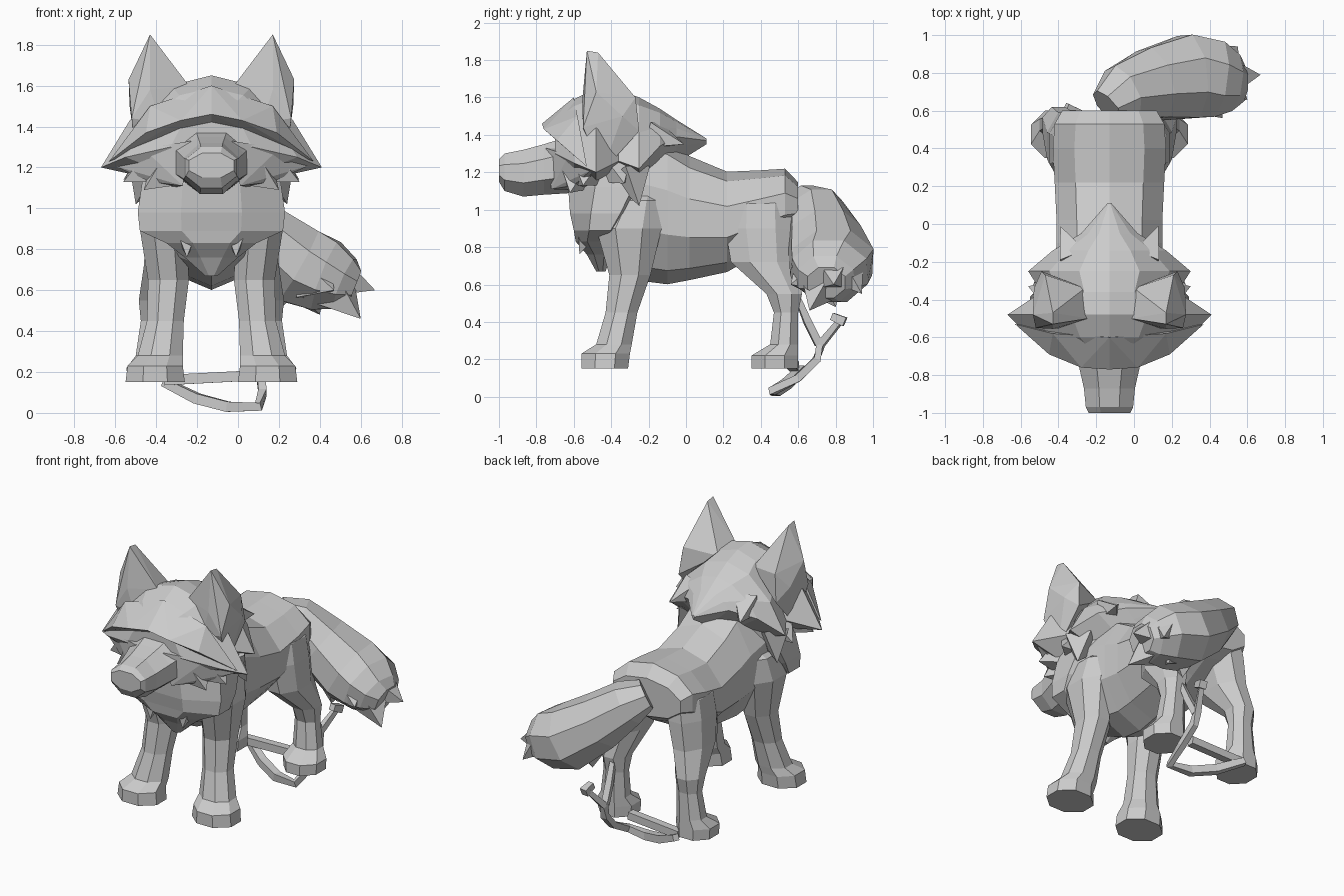
import bpy
import bmesh
import math
from mathutils import Vector

if "Cube" in bpy.data.objects:
    bpy.data.objects.remove(bpy.data.objects["Cube"], do_unlink=True)

CENTRE_X = -0.13  # plane of symmetry of the animal

grey = bpy.data.materials.new("plain grey")
grey.use_nodes = True
colour = (0.6, 0.6, 0.6, 1)
grey.diffuse_color = colour
grey.node_tree.nodes["Principled BSDF"].inputs["Base Color"].default_value = colour


def finish(name, bm, mirrored=False):
    """Turn a bmesh into a flat shaded object, optionally mirrored."""
    bmesh.ops.recalc_face_normals(bm, faces=bm.faces)
    mesh = bpy.data.meshes.new(name)
    bm.to_mesh(mesh)
    bm.free()
    mesh.materials.append(grey)
    obj = bpy.data.objects.new(name, mesh)
    obj.location.x = CENTRE_X
    bpy.context.scene.collection.objects.link(obj)
    if mirrored:
        obj.modifiers.new("Mirror", "MIRROR")
    return obj


def polygon(sides):
    """Regular polygon that exactly fills a square of half width one."""
    size = math.cos(math.pi / sides)
    angles = [(i + 0.5) * math.tau / sides for i in range(sides)]
    return [(math.cos(a) / size, math.sin(a) / size) for a in angles]


def loft(name, rings, mirrored=False):
    """Skin a list of equal length rings and cap both ends."""
    bm = bmesh.new()
    loops = [[bm.verts.new(p) for p in ring] for ring in rings]
    for a, b in zip(loops, loops[1:]):
        for i in range(len(a)):
            j = (i + 1) % len(a)
            bm.faces.new((a[i], a[j], b[j], b[i]))
    bm.faces.new(loops[0])
    bm.faces.new(loops[-1])
    return finish(name, bm, mirrored)


def loft_along_y(name, rows, sides):
    """Rows hold y, bottom, top and half width."""
    loft(name, [[(u * w, y, (lo + hi) / 2 + v * (hi - lo) / 2)
                 for u, v in polygon(sides)] for y, lo, hi, w in rows])


def loft_up(name, rows, sides, mirrored=False):
    """Rows hold z, front, back, x and half width."""
    loft(name, [[(x + u * w, (f + b) / 2 + v * (b - f) / 2, z)
                 for u, v in polygon(sides)] for z, f, b, x, w in rows], mirrored)


def tube(name, path, sides, height=1):
    """Path holds world x, y, z and radius; rings face along the path."""
    points = [Vector((x - CENTRE_X, y, z)) for x, y, z, r in path]
    rings = []
    for i, p in enumerate(points):
        along = points[min(i + 1, len(points) - 1)] - points[max(i - 1, 0)]
        side = along.cross(Vector((0, 0, 1))).normalized()
        up = side.cross(along).normalized() * height
        r = path[i][3]
        rings.append([p + side * u * r + up * v * r for u, v in polygon(sides)])
    loft(name, rings)


def hull(name, points, mirrored=False):
    bm = bmesh.new()
    for p in points:
        bm.verts.new(p)
    bmesh.ops.convex_hull(bm, input=bm.verts)
    return finish(name, bm, mirrored)


def spike(name, base, tip, radius, mirrored=False):
    """Tuft of fur: a four sided pyramid from base to tip."""
    base, tip = Vector(base), Vector(tip)
    turn = (tip - base).to_track_quat("Z", "Y")
    ring = [base + turn @ Vector((u * radius, v * radius, 0)) for u, v in polygon(4)]
    hull(name, ring + [tip], mirrored)


# Torso
loft_along_y("body", [
    (-.55, .85, 1.25, .18), (-.42, .72, 1.35, .28), (-.25, .64, 1.4, .29),
    (-.1, .62, 1.35, .28), (.02, .64, 1.27, .28), (.22, .68, 1.19, .29),
    (.4, .78, 1.2, .3), (.53, .85, 1.21, .29), (.6, .9, 1.14, .25)], 10)

# Neck and chest fur
loft_up("chest_ruff", [
    (1.35, -.6, -.1, 0, .3), (1.12, -.63, -.14, 0, .34), (.98, -.62, -.24, 0, .36),
    (.89, -.6, -.32, 0, .35), (.83, -.59, -.38, 0, .22), (.76, -.53, -.4, 0, .13),
    (.67, -.48, -.43, 0, .03)], 8)
spike("chest_tuft", (.12, -.52, .9), (.12, -.57, .76), .06, True)

# Legs with paws
loft_up("front_leg", [
    (.15, -.56, -.31, .275, .145), (.23, -.56, -.3, .275, .135), (.28, -.48, -.29, .25, .11),
    (.45, -.43, -.26, .225, .09), (.65, -.41, -.19, .21, .1), (.9, -.48, -.13, .235, .115),
    (1.05, -.38, -.14, .23, .09), (1.1, -.26, -.17, .2, .05)], 8, True)
loft_up("hind_leg", [
    (.15, .35, .6, .29, .12), (.22, .35, .6, .29, .125), (.28, .45, .6, .28, .09),
    (.45, .47, .6, .27, .075), (.55, .43, .62, .27, .085), (.72, .24, .59, .23, .1),
    (.9, .21, .59, .2, .12), (1.03, .22, .58, .18, .12), (1.13, .32, .56, .12, .1)], 8, True)

# Head: domed section that flares out to pointed cheeks
head_rings = []
for y, top, width, cheek, chin in [
        (-.7, 1.5, .2, 1.3, 1.14), (-.6, 1.59, .42, 1.25, 1.09), (-.48, 1.65, .54, 1.2, 1.08),
        (-.36, 1.64, .36, 1.26, 1.1), (-.25, 1.6, .43, 1.22, 1.1), (-.14, 1.54, .3, 1.34, 1.15),
        (-.05, 1.48, .15, 1.39, 1.25), (.11, 1.38, .01, 1.37, 1.35)]:
    rise, drop = top - cheek, cheek - chin
    right = [(.37 * width, top - .11 * rise), (.74 * width, top - .49 * rise),
             (width, cheek), (.6 * width, cheek - .4 * drop)]
    left = [(-x, z) for x, z in reversed(right)]
    head_rings.append([(x, y, z) for x, z in [(0, top)] + right + [(0, chin)] + left])
loft("head", head_rings)
spike("nape_tuft", (.19, -.18, 1.4), (.26, -.01, 1.35), .07, True)

hull("brow", [(0, -.77, 1.46), (.15, -.76, 1.43), (.32, -.69, 1.37), (.5, -.53, 1.23),
              (.3, -.58, 1.5), (0, -.6, 1.6), (0, -.66, 1.4)], True)
hull("cheek", [(.1, -.75, 1.33), (.33, -.63, 1.29), (.48, -.51, 1.21), (.3, -.6, 1.13),
               (.14, -.72, 1.11), (.15, -.5, 1.32), (.2, -.5, 1.1)], True)
loft_along_y("snout", [
    (-1, 1.15, 1.27, .11), (-.97, 1.1, 1.3, .125), (-.87, 1.07, 1.32, .135),
    (-.76, 1.08, 1.35, .16), (-.6, 1.09, 1.4, .2)], 8)

# Fur under the cheeks
for base, tip in [((.3, -.52, 1.2), (.43, -.55, 1.13)), ((.22, -.58, 1.18), (.33, -.62, 1.09)),
                  ((.28, -.38, 1.22), (.43, -.33, 1.14)), ((.3, -.3, 1.2), (.37, -.25, 1.02))]:
    spike("cheek_tuft", base, tip, .08, True)

# Ears
hull("ear", [(.3, -.53, 1.85), (.3, -.47, 1.84), (.11, -.5, 1.6), (.39, -.55, 1.44),
             (.405, -.48, 1.63), (.3, -.555, 1.58), (.34, -.27, 1.6), (.36, -.25, 1.42),
             (.4, -.34, 1.5), (.36, -.45, 1.2), (.13, -.34, 1.57), (.25, -.55, 1.42)], True)

# Bushy tail swinging to one side
tube("tail", [
    (-.14, .62, 1.05, .1), (-.06, .69, 1.0, .15), (.1, .74, .86, .19), (.29, .78, .72, .22),
    (.43, .77, .67, .2), (.52, .75, .63, .15), (.57, .75, .61, .1)], 8, .88)
for base, tip in [((.63, .78, .66), (.8, .79, .6)), ((.6, .72, .6), (.73, .66, .46)),
                  ((.58, .84, .7), (.68, .94, .55)), ((.45, .74, .62), (.53, .8, .48)),
                  ((.34, .72, .65), (.33, .7, .5)), ((.5, .67, .65), (.6, .56, .6))]:
    spike("tail_tuft", base, tip, .09)

# Loose strap trailing round the hind feet
tube("strap", [
    (-.36, .62, .15, .02), (-.2, .54, .07, .025), (-.05, .48, .03, .025), (.1, .46, .03, .02),
    (.12, .6, .1, .02), (.11, .7, .2, .02), (.1, .72, .28, .02), (.15, .82, .4, .015)], 4)
tube("strap_branch", [(.1, .71, .28, .02), (.11, .65, .4, .02), (.12, .6, .52, .015)], 4)
tube("strap_bar", [(-.36, .58, .16, .025), (.02, .56, .18, .025)], 4)
tube("strap_end", [(.15, .78, .43, .02), (.16, .85, .4, .025)], 4)
